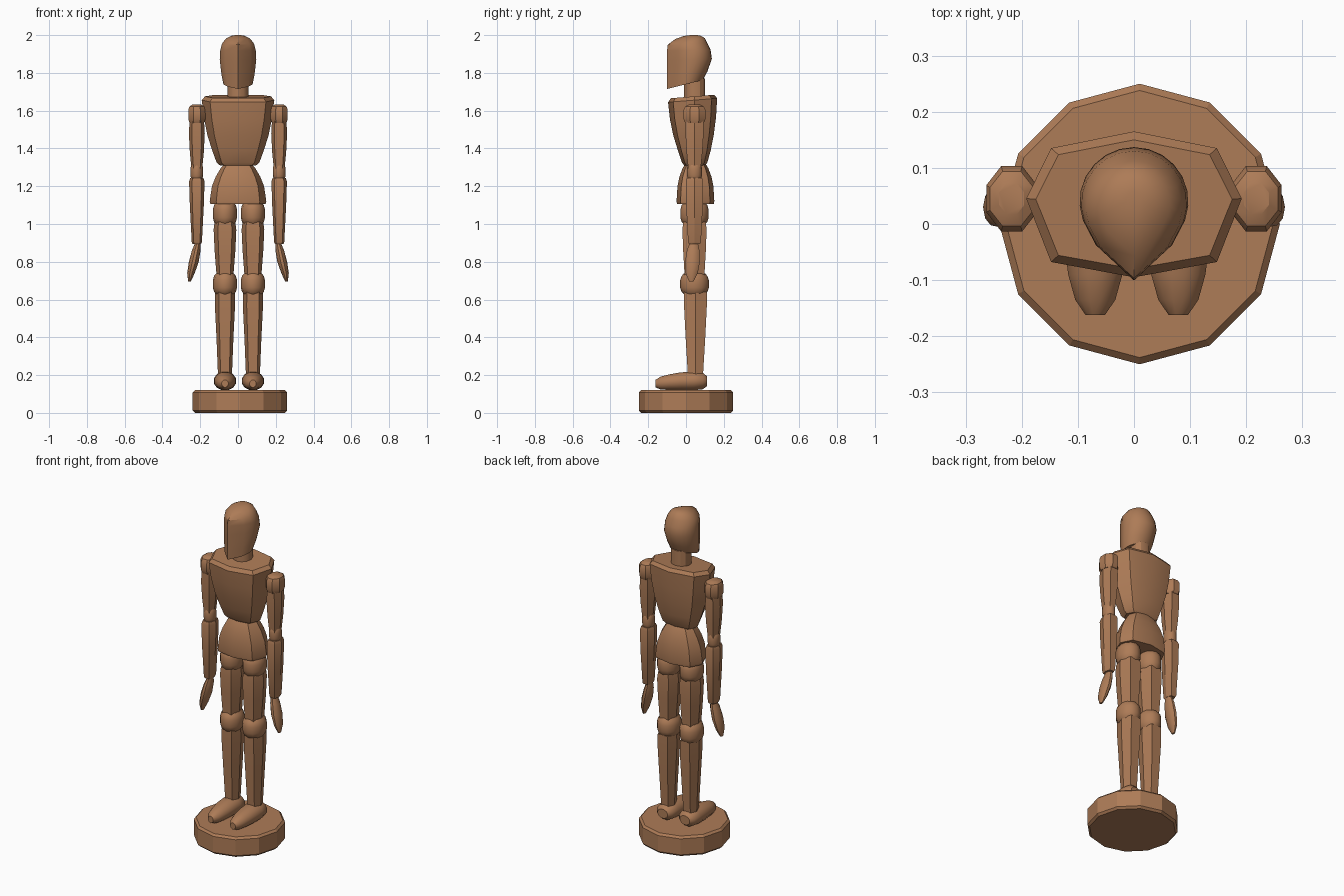
import bpy, bmesh, math
from mathutils import Vector

if "Cube" in bpy.data.objects:
    bpy.data.objects.remove(bpy.data.objects["Cube"])

wood = bpy.data.materials.new("warm wood")
wood.diffuse_color = (0.42, 0.2, 0.095, 1)
wood.use_nodes = True
wood.node_tree.nodes["Principled BSDF"].inputs["Base Color"].default_value = wood.diffuse_color


def ngon(n, phase=0.0):
    return [(math.cos(phase + 2 * math.pi * i / n), math.sin(phase + 2 * math.pi * i / n)) for i in range(n)]


def loft(name, section, rings, along_y=False, angle=30):
    """Skin a unit section through rings: (height, cx, cy, rx, ry[, tilt])."""
    bm = bmesh.new()
    loops = []
    for h, cx, cy, rx, ry, *tilt in rings:
        t = tilt[0] if tilt else 0
        loop = []
        for u, v in section:
            a, b, c = cx + u * rx, cy + v * ry, h + t * v * ry
            loop.append(bm.verts.new(Vector((a, c, b) if along_y else (a, b, c))))
        loops.append(loop)
    n = len(section)
    for lo, hi in zip(loops, loops[1:]):
        for i in range(n):
            j = (i + 1) % n
            bm.faces.new((lo[i], lo[j], hi[j], hi[i]))
    bm.faces.new(loops[0][::-1])
    bm.faces.new(loops[-1])
    bmesh.ops.recalc_face_normals(bm, faces=bm.faces)
    mesh = bpy.data.meshes.new(name)
    bm.to_mesh(mesh)
    bm.free()
    mesh.materials.append(wood)
    ob = bpy.data.objects.new(name, mesh)
    bpy.context.collection.objects.link(ob)
    bpy.ops.object.select_all(action='DESELECT')
    ob.select_set(True)
    bpy.context.view_layer.objects.active = ob
    bpy.ops.object.shade_smooth_by_angle(angle=math.radians(angle))
    return ob


def barrel(name, x, y, z, rx, ry, hz):
    """Rounded joint."""
    prof = [(-1, .72), (-.75, .9), (-.35, 1), (.35, 1), (.75, .9), (1, .72)]
    loft(name, ngon(12), [(z + hz * t, x, y, rx * r, ry * r) for t, r in prof], angle=40)


hexa = [(1, 0), (.62, 1), (-.62, 1), (-1, 0), (-.62, -1), (.62, -1)]
torso = [(1, .08), (.77, .77), (0, 1), (-.77, .77), (-1, .08), (-.77, -.79), (0, -1), (.77, -.79)]

# base disc with bevelled rims
loft("base", ngon(12), [(z, .01, 0, r, r) for z, r in ((0, .238), (.012, .25), (.108, .25), (.12, .238))], angle=20)

# head: round back, wedge-shaped face, slanted underside
arc = [math.radians(-20 + 220 * i / 14) for i in range(15)]
skull = [(math.cos(a), math.sin(a)) for a in arc] + [(-.7, -.8), (0, -1.45), (.7, -.8)]
R = .097
loft("head", skull, [(z, 0, cy, R * s, R * s, t) for z, cy, s, t in (
    (1.743, .0125, .8, .25), (1.79, .026, .9, .2), (1.87, .04, 1, .05), (1.92, .036, .97, .02),
    (1.955, .027, .88, .05), (1.982, .036, .66, .03), (1.996, .042, .38, .01), (2.0, .044, .15, 0))], angle=35)
loft("neck", ngon(12), [(z, 0, .045, .056, .056) for z in (1.66, 1.77)])

# torso
loft("chest", torso, [(z, 0, cy, rx, ry, t) for z, cy, rx, ry, t in (
    (1.31, .046, .095, .055, 0), (1.325, .046, .113, .067, 0), (1.39, .044, .137, .087, 0),
    (1.47, .04, .162, .107, .02), (1.56, .037, .18, .122, .05), (1.655, .035, .192, .13, .08),
    (1.675, .035, .175, .115, .08))])
loft("pelvis", torso, [(z, 0, .05, rx, ry) for z, rx, ry in (
    (1.105, .146, .097), (1.12, .15, .1), (1.2, .138, .095), (1.25, .118, .085),
    (1.295, .092, .068), (1.315, .075, .056))])

for side, s in (("left", 1), ("right", -1)):
    # leg
    x = .005 + s * .074
    barrel(side + "_hip_joint", x, .045, 1.055, .064, .075, .06)
    loft(side + "_thigh", hexa, [(z, x, .045, rx, ry) for z, rx, ry in (
        (.72, .044, .052), (.86, .055, .06), (.97, .06, .064), (1.01, .055, .06))])
    barrel(side + "_knee_joint", x, .045, .683, .064, .076, .056)
    loft(side + "_shin", hexa, [(z, x, .05, rx, ry) for z, rx, ry in (
        (.2, .037, .04), (.4, .045, .052), (.56, .053, .06), (.64, .052, .06))])
    # foot, lofted from heel to toe
    loft(side + "_foot", ngon(12, math.pi / 12), [(y, x + dx, (lo + hi) / 2, rx, (hi - lo) / 2) for y, dx, rx, lo, hi in (
        (.11, 0, .034, .14, .195), (.09, 0, .054, .124, .215), (.04, 0, .061, .118, .22),
        (-.03, 0, .058, .118, .216), (-.09, 0, .05, .12, .205), (-.135, 0, .037, .123, .193),
        (-.162, 0, .018, .135, .175))], along_y=True, angle=40)
    # arm
    x = s * .218
    loft(side + "_shoulder_joint", ngon(8, math.pi / 8), [(z, x, .045, rx, ry) for z, rx, ry in (
        (1.535, .042, .053), (1.555, .049, .063), (1.605, .049, .063), (1.622, .042, .053), (1.633, .024, .03))])
    loft(side + "_upper_arm", hexa, [(z, x, .045, rx, ry) for z, rx, ry in (
        (1.29, .028, .033), (1.38, .037, .042), (1.48, .042, .048), (1.55, .038, .046))])
    barrel(side + "_elbow_joint", x, .045, 1.275, .034, .04, .045)
    loft(side + "_forearm", hexa, [(z, x, .045, rx, ry) for z, rx, ry in (
        (.895, .023, .029), (.905, .027, .034), (1.1, .037, .044), (1.225, .041, .046), (1.243, .035, .04))])
    # hand, slanting outwards
    loft(side + "_hand", ngon(10), [(z, s * cx, cy, rx, ry) for z, cx, cy, rx, ry in (
        (.695, .257, .028, .007, .012), (.74, .249, .03, .02, .034), (.8, .234, .034, .026, .041),
        (.86, .221, .038, .023, .035), (.91, .21, .042, .013, .02))], angle=40)
